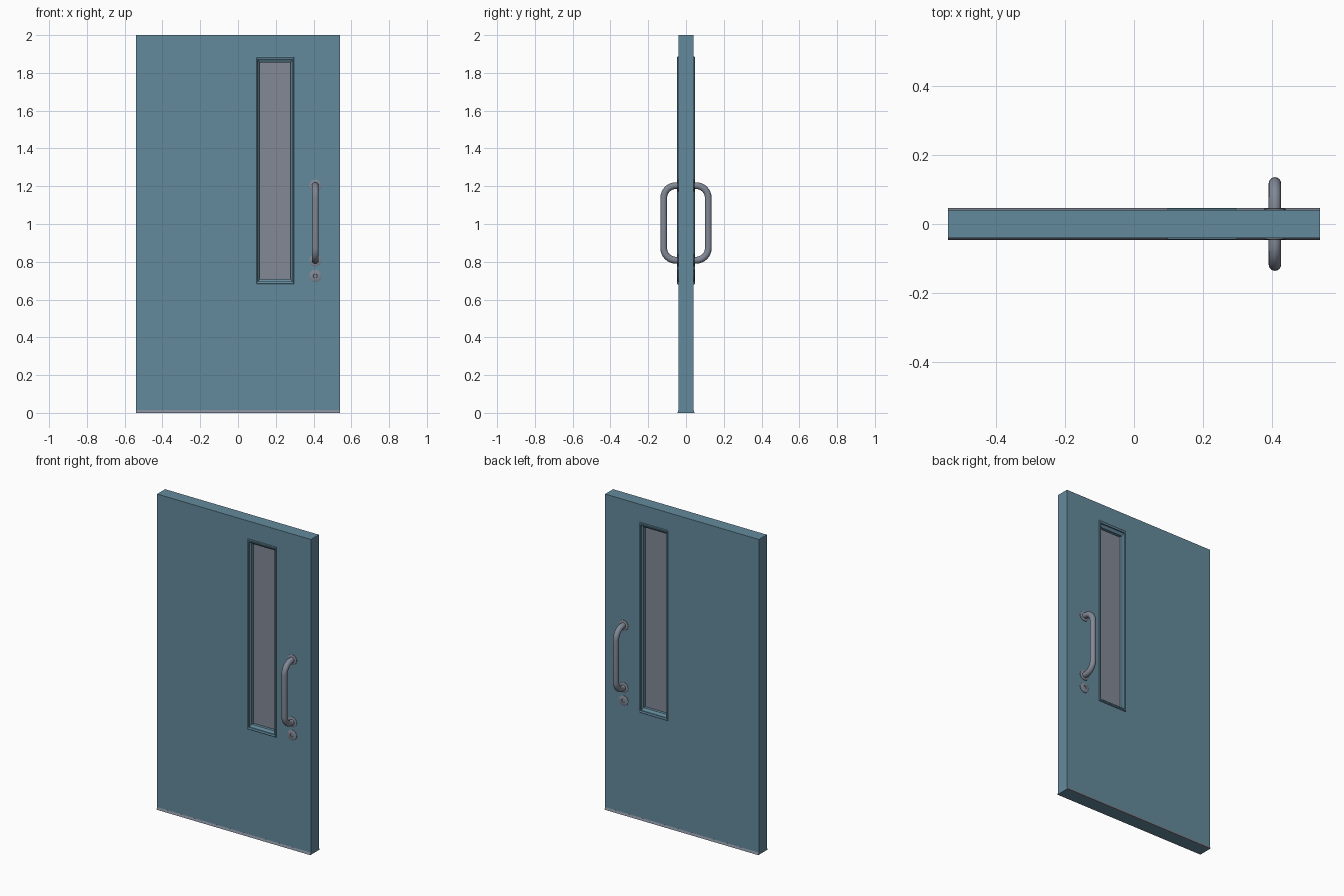
import bpy, bmesh, math
from mathutils import Vector

if "Cube" in bpy.data.objects:
    bpy.data.objects.remove(bpy.data.objects["Cube"])


def material(name, rgb):
    m = bpy.data.materials.new(name)
    m.diffuse_color = (*rgb, 1)
    m.use_nodes = True
    m.node_tree.nodes["Principled BSDF"].inputs["Base Color"].default_value = m.diffuse_color
    return m


BLUE = material("blue paint", (0.127, 0.255, 0.335))
GREY = material("grey metal", (0.223, 0.25, 0.305))


def loft(name, rings, mat, close=False, caps=False, smooth=False):
    """Skin a list of equal-length point rings."""
    bm = bmesh.new()
    loops = [[bm.verts.new(p) for p in r] for r in rings]
    pairs = list(zip(loops, loops[1:]))
    if close:
        pairs.append((loops[-1], loops[0]))
    for a, b in pairs:
        n = len(a)
        for i in range(n):
            j = (i + 1) % n
            bm.faces.new((a[i], a[j], b[j], b[i]))
    if caps:
        bm.faces.new(loops[0])
        bm.faces.new(loops[-1])
    bmesh.ops.recalc_face_normals(bm, faces=bm.faces)
    me = bpy.data.meshes.new(name)
    bm.to_mesh(me)
    bm.free()
    me.materials.append(mat)
    ob = bpy.data.objects.new(name, me)
    bpy.context.collection.objects.link(ob)
    if smooth:
        bpy.ops.object.select_all(action='DESELECT')
        ob.select_set(True)
        bpy.context.view_layer.objects.active = ob
        bpy.ops.object.shade_smooth_by_angle(angle=math.radians(35))
    return ob


def rect(x0, x1, z0, z1, y):
    return [(x0, y, z0), (x1, y, z0), (x1, y, z1), (x0, y, z1)]


def disc(name, x, z, side, profile):
    """Turned plate facing +-y from (radius, height) pairs."""
    n = 28
    rings = [[(x + r * math.cos(2 * math.pi * i / n), side * h,
               z + r * math.sin(2 * math.pi * i / n)) for i in range(n)]
             for r, h in profile]
    return loft(name, rings, GREY, caps=True, smooth=True)


HALF, T = 0.54, 0.04
OUT = (0.097, 0.297, 0.68, 1.887)     # window frame outside
GLASS = (0.114, 0.279, 0.709, 1.855)  # visible glass


def between(t):
    return [a + (b - a) * t for a, b in zip(OUT, GLASS)]


# Door slab with window opening
hole = between(0.4)
body = (-HALF, HALF, 0, 2)
loft("door_slab", [rect(*body, -T), rect(*body, T), rect(*hole, T), rect(*hole, -T)],
     BLUE, close=True)

# Glass pane
pane = between(0.9)
loft("window_pane", [rect(*pane, -0.008), rect(*pane, 0.008)], GREY, caps=True)

HX, Z0, Z1, R, REACH, BEND = 0.409, 0.808, 1.203, 0.018, 0.118, 0.065
for side, word in ((-1, "front"), (1, "back")):
    # Stepped window moulding
    prof = [(0, 0.036), (0, 0.044), (0.15, 0.047), (0.5, 0.044), (0.5, 0.036), (1, 0.026), (1, 0.006)]
    loft(word + "_window_frame", [rect(*between(t), side * y) for t, y in prof], BLUE, close=True)

    # Wedge strip along the bottom edge
    tri = ((0.039, 0), (0.046, 0), (0.0402, 0.014), (0.039, 0.014))
    loft(word + "_bottom_strip", [[(x, side * y, z) for y, z in tri] for x in (-HALF, HALF)],
         GREY, caps=True)

    # Pull handle: tube swept along a rounded path
    path = [(0.036, Z0)]
    for cz, start in ((Z0 + BEND, -90), (Z1 - BEND, 0)):
        for k in range(9):
            a = math.radians(start + k * 11.25)
            path.append((REACH - BEND + BEND * math.cos(a), cz + BEND * math.sin(a)))
    path.append((0.036, Z1))
    rings = []
    for i, p in enumerate(path):
        a, b = path[max(i - 1, 0)], path[min(i + 1, len(path) - 1)]
        d = Vector((b[0] - a[0], b[1] - a[1])).normalized()
        ring = []
        for k in range(16):
            t = 2 * math.pi * k / 16
            ring.append((HX + R * math.sin(t), side * (p[0] + d.y * R * math.cos(t)),
                         p[1] - d.x * R * math.cos(t)))
        rings.append(ring)
    loft(word + "_handle", rings, GREY, caps=True, smooth=True)

    # Handle mounting plates and lock plate
    for z, end in ((Z0, "lower"), (Z1, "upper")):
        disc(f"{word}_{end}_handle_plate", HX, z, side,
             [(0.032, 0.038), (0.032, 0.043), (0.027, 0.0455), (0.015, 0.0455)])
    disc(word + "_lock_plate", HX, 0.725, side,
         [(0.032, 0.038), (0.032, 0.043), (0.027, 0.0455), (0.011, 0.0455), (0.010, 0.042)])
